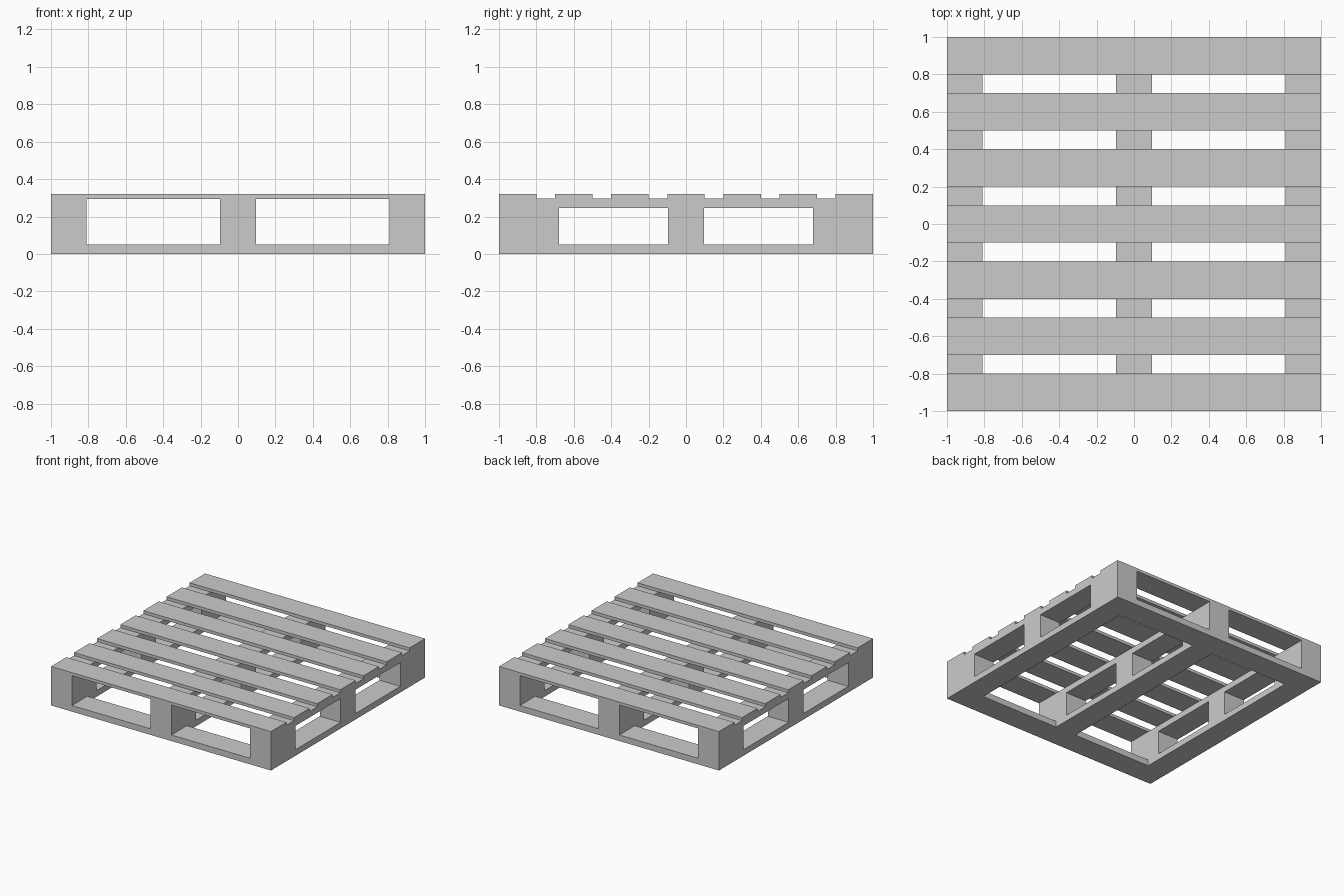
import bpy

if "Cube" in bpy.data.objects:
    bpy.data.objects.remove(bpy.data.objects["Cube"])

# Heights of the layers: base frame, blocks, stringers, deck
Z_BASE, Z_BLOCK, Z_STRINGER, Z_DECK = 0.05, 0.245, 0.295, 0.32


def box(name, x, y, z):
    """Axis-aligned box from (min, max) ranges."""
    bpy.ops.mesh.primitive_cube_add(size=1, location=[sum(r) / 2 for r in (x, y, z)])
    ob = bpy.context.object
    ob.name = ob.data.name = name
    size = [r[1] - r[0] for r in (x, y, z)]
    for v in ob.data.vertices:
        v.co = [c * s for c, s in zip(v.co, size)]
    return ob


columns = {"left": (-1, -0.81), "centre": (-0.095, 0.095), "right": (0.81, 1)}
rows = {"front": (-1, -0.68), "middle": (-0.095, 0.095), "back": (0.68, 1)}

for side, x in columns.items():
    # Base runner and upper stringer, front to back
    box(f"{side}_base_runner", x, (-1, 1), (0, Z_BASE))
    box(f"{side}_stringer", x, (-1, 1), (Z_BLOCK, Z_STRINGER))
    # Spacer blocks between them
    for row, y in rows.items():
        box(f"{row}_{side}_block", x, y, (Z_BASE, Z_BLOCK))

# End boards of the base frame, fitted between the runners
for row, y in (("front", (-1, -0.8)), ("back", (0.8, 1))):
    box(f"{row}_left_base_board", (-0.81, -0.095), y, (0, Z_BASE))
    box(f"{row}_right_base_board", (0.095, 0.81), y, (0, Z_BASE))

# Deck slats
for i in range(7):
    y = -1 + 0.3 * i
    box(f"deck_slat_{i + 1}", (-1, 1), (y, y + 0.2), (Z_STRINGER, Z_DECK))
